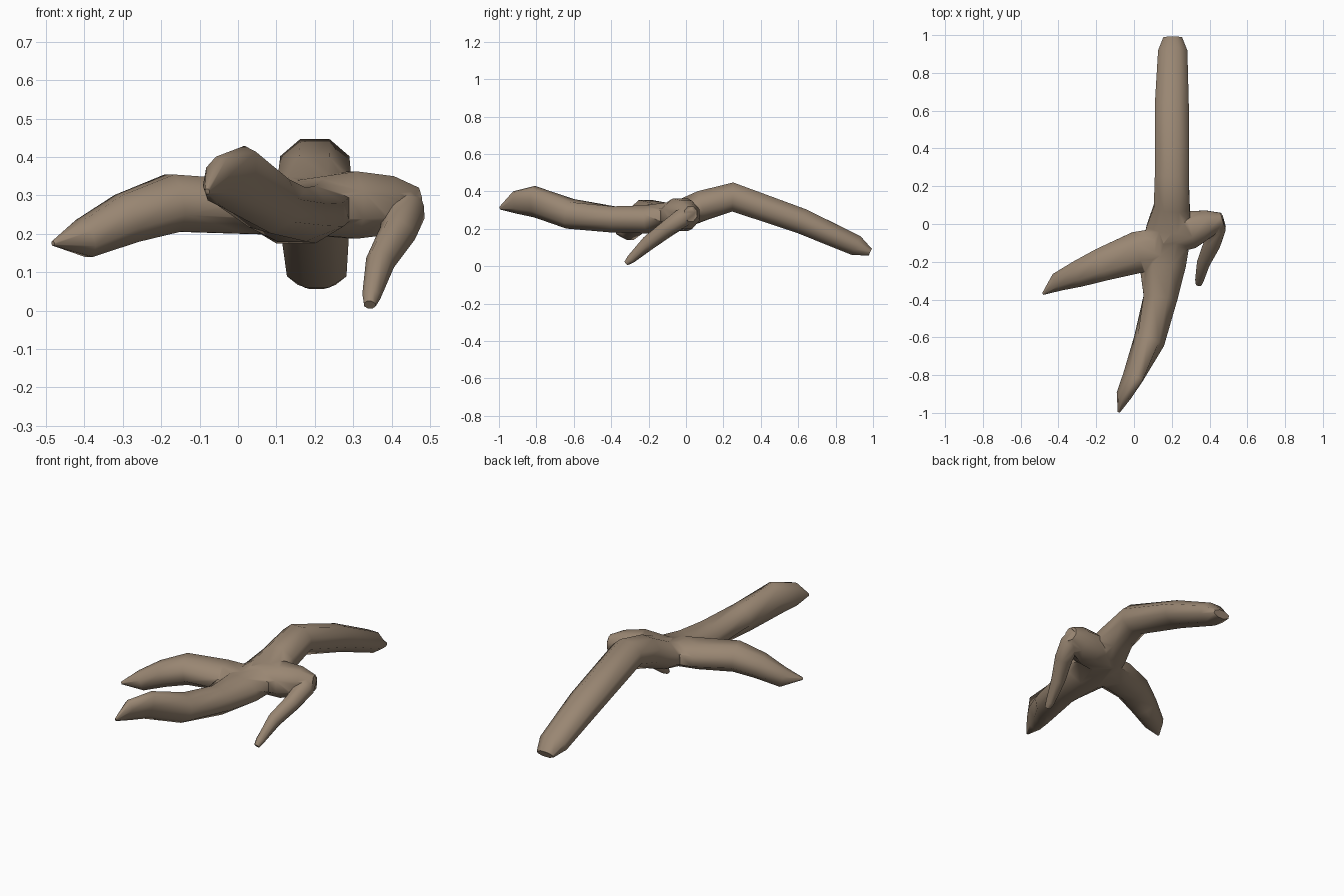
import bpy, bmesh, math
from mathutils import Vector, Quaternion

if "Cube" in bpy.data.objects:
    bpy.data.objects.remove(bpy.data.objects["Cube"])

SIDES = 8


def loft(name, sections):
    """Skin rings (x, y, z, width, height, roll in degrees) along a path."""
    pts = [Vector(s[:3]) for s in sections]
    bm = bmesh.new()
    rings = []
    k = 1 / math.cos(math.pi / SIDES)
    for i, (x, y, z, w, h, roll) in enumerate(sections):
        a, b = pts[max(i - 1, 0)], pts[min(i + 1, len(pts) - 1)]
        d1 = (pts[i] - a).normalized()
        d2 = (b - pts[i]).normalized()
        t = (d1 + d2).normalized()
        side = t.cross(Vector((0, 0, 1))).normalized()
        up = side.cross(t)
        q = Quaternion(t, math.radians(roll))
        side, up = q @ side, q @ up
        ring = []
        for j in range(SIDES):
            ang = 2 * math.pi * (j + 0.5) / SIDES
            ring.append(bm.verts.new(pts[i] + side * (math.cos(ang) * k * w / 2)
                                     + up * (math.sin(ang) * k * h / 2)))
        rings.append(ring)
    for r, s in zip(rings, rings[1:]):
        for j in range(SIDES):
            n = (j + 1) % SIDES
            bm.faces.new((r[j], r[n], s[n], s[j]))
    bm.faces.new(rings[0])
    bm.faces.new(rings[-1])
    bmesh.ops.recalc_face_normals(bm, faces=bm.faces)
    me = bpy.data.meshes.new(name)
    bm.to_mesh(me)
    bm.free()
    ob = bpy.data.objects.new(name, me)
    bpy.context.collection.objects.link(ob)
    return ob


# Main stem: arched rear limb running through the hub into the front limb
stem = loft("branch", [
    (0.205, 0.985, 0.075, 0.10, 0.04, 0),
    (0.205, 0.91, 0.11, 0.155, 0.11, 0),
    (0.20, 0.62, 0.24, 0.18, 0.135, 0),
    (0.20, 0.25, 0.37, 0.18, 0.155, 0),
    (0.20, 0.09, 0.325, 0.19, 0.16, 0),
    (0.185, -0.03, 0.275, 0.24, 0.15, 0),
    (0.15, -0.21, 0.25, 0.25, 0.15, 0),
    (0.14, -0.39, 0.25, 0.18, 0.14, 0),
    (0.08, -0.62, 0.28, 0.155, 0.15, -15),
    (-0.005, -0.81, 0.345, 0.09, 0.17, -25),
    (-0.055, -0.91, 0.34, 0.07, 0.12, -15),
    (-0.08, -0.995, 0.31, 0.012, 0.015, 0),
])

# Left limb
left = loft("left_limb", [
    (0.20, -0.11, 0.26, 0.20, 0.13, 0),
    (0.02, -0.15, 0.27, 0.22, 0.14, 0),
    (-0.17, -0.215, 0.28, 0.175, 0.15, 0),
    (-0.29, -0.262, 0.24, 0.14, 0.13, 0),
    (-0.40, -0.305, 0.188, 0.10, 0.10, 0),
    (-0.482, -0.37, 0.175, 0.012, 0.012, 0),
])

# Right limb: shoulder, then a thin drooping forelimb
shoulder = loft("right_shoulder", [
    (0.15, -0.06, 0.27, 0.22, 0.14, 0),
    (0.30, -0.03, 0.275, 0.20, 0.175, 0),
    (0.40, 0.005, 0.275, 0.14, 0.15, 0),
    (0.47, 0.025, 0.28, 0.07, 0.08, 0),
])
forelimb = loft("right_forelimb", [
    (0.43, 0.035, 0.30, 0.08, 0.07, 0),
    (0.435, -0.02, 0.257, 0.10, 0.10, 0),
    (0.415, -0.10, 0.20, 0.09, 0.085, 0),
    (0.37, -0.20, 0.125, 0.07, 0.075, 0),
    (0.347, -0.295, 0.037, 0.045, 0.045, 0),
    (0.343, -0.32, 0.015, 0.03, 0.025, 0),
])

# Fuse the limbs into one skin
for limb in (left, shoulder, forelimb):
    mod = stem.modifiers.new("fuse", 'BOOLEAN')
    mod.operation = 'UNION'
    mod.solver = 'EXACT'
    mod.object = limb
    bpy.context.view_layer.objects.active = stem
    bpy.ops.object.modifier_apply(modifier=mod.name)
    bpy.data.objects.remove(limb, do_unlink=True)

mat = bpy.data.materials.new("bark")
mat.diffuse_color = (0.32, 0.24, 0.17, 1)
mat.use_nodes = True
mat.node_tree.nodes["Principled BSDF"].inputs["Base Color"].default_value = mat.diffuse_color
stem.data.materials.clear()
stem.data.materials.append(mat)
for p in stem.data.polygons:
    p.material_index = 0

bpy.ops.object.select_all(action='DESELECT')
stem.select_set(True)
bpy.context.view_layer.objects.active = stem
bpy.ops.object.shade_smooth_by_angle(angle=math.radians(60))
